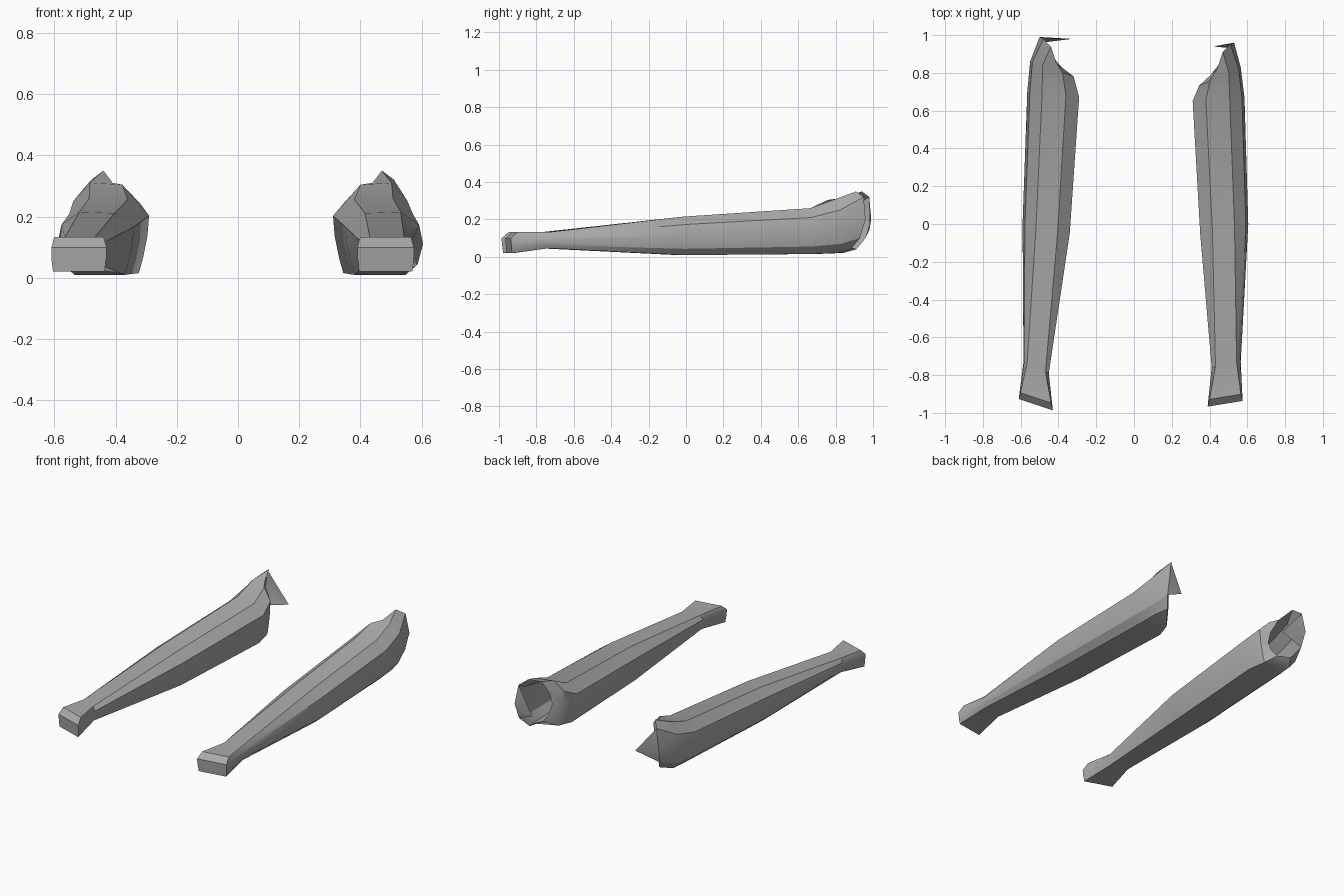
import bpy, bmesh
from mathutils import Vector

if "Cube" in bpy.data.objects:
    bpy.data.objects.remove(bpy.data.objects["Cube"], do_unlink=True)

grey = bpy.data.materials.new("plain grey")
grey.use_nodes = True
GREY = (0.4, 0.4, 0.4, 1)
grey.diffuse_color = GREY
grey.node_tree.nodes["Principled BSDF"].inputs["Base Color"].default_value = GREY

# Cross-sections as (across, up) fractions: inner side upward, then outer side downward
ROUND = [(.14, .02), (.09, .22), (.04, .5), (.02, .77), (.27, .98),
         (.72, 1), (.95, .8), (1, .5), (.93, .18), (.78, .02)]
SQUARE = [(.03, 0), (.02, .2), (0, .4), (0, .66), (.05, .94),
          (.95, .94), (1, .66), (1, .4), (.99, .2), (.97, 0)]

# Open rim at the elbow end
RIM = [(.43, .83, .06), (.41, .80, .10), (.40, .78, .16), (.41, .79, .23), (.44, .83, .31),
       (.47, .92, .35), (.51, .96, .32), (.53, .97, .20), (.52, .94, .10), (.48, .89, .04)]


def section(y_in, y_out, x_in, x_out, z_low, z_high, square=0):
    ring = []
    for r, s in zip(ROUND, SQUARE):
        u, v = Vector(r).lerp(Vector(s), square)
        ring.append(Vector((x_in + u * (x_out - x_in), y_in + u * (y_out - y_in),
                            z_low + v * (z_high - z_low))))
    return ring


def build_arm(name, side, sections, rim_shift, flap):
    bm = bmesh.new()
    rings = [section(*s) for s in sections]
    # Push the blunt end outward below its bevelled top
    for p, (u, v) in zip(rings[0], SQUARE):
        p.y += 0.03 if v > .8 else -0.01 * v
    rings.append([Vector(p) + Vector(rim_shift) for p in RIM])
    loops = [[bm.verts.new((p.x * side, p.y, p.z)) for p in ring] for ring in rings]
    n = len(ROUND)
    for a, b in zip(loops, loops[1:]):
        for i in range(n):
            j = (i + 1) % n
            bm.faces.new((a[i], a[j], b[j], b[i]))
    # Close the blunt end with horizontal strips
    end = loops[0]
    for k in range(n // 2 - 1):
        bm.faces.new((end[k], end[k + 1], end[n - 2 - k], end[n - 1 - k]))
    bmesh.ops.recalc_face_normals(bm, faces=bm.faces)
    # Torn flap folding over the opening
    tip = bm.verts.new((flap[0] * side, flap[1], flap[2]))
    rim = loops[-1]
    for i in (6, 7):
        bm.faces.new((rim[i + 1], rim[i], tip))
    mesh = bpy.data.meshes.new(name)
    bm.to_mesh(mesh)
    bm.free()
    obj = bpy.data.objects.new(name, mesh)
    bpy.context.collection.objects.link(obj)
    mesh.materials.append(grey)
    bpy.ops.object.select_all(action='DESELECT')
    obj.select_set(True)
    bpy.context.view_layer.objects.active = obj
    bpy.ops.object.shade_smooth_by_angle(angle=0.5)


build_arm("left_arm", 1, [
    (-.96, -.93, .39, .575, .02, .14, 1),
    (-.76, -.73, .41, .565, .045, .135, .6),
    (-.05, 0, .345, .605, .005, .215),
    (.65, .67, .305, .585, .01, .26),
    (.73, .83, .34, .565, .015, .31)],
    (0, -.01, 0), (.42, .94, .14))

build_arm("right_arm", -1, [
    (-.98, -.92, .43, .61, .02, .14, 1),
    (-.79, -.73, .45, .585, .045, .135, .6),
    (-.05, 0, .335, .59, .005, .215),
    (.67, .70, .285, .565, .01, .26),
    (.78, .86, .315, .55, .015, .31)],
    (-.03, .02, 0), (.33, .98, .14))
